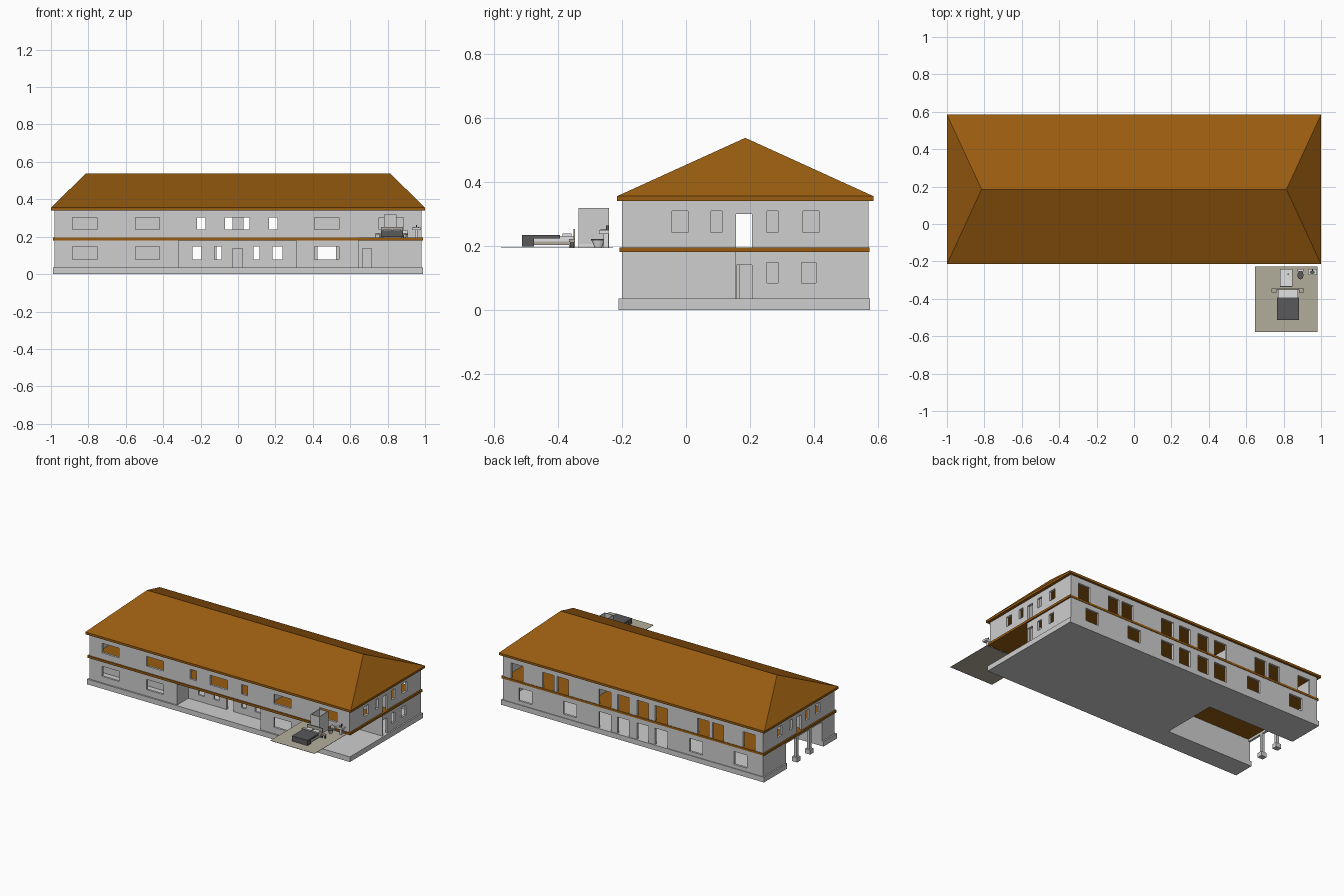
import bpy, bmesh, math
from mathutils import Vector

if "Cube" in bpy.data.objects:
    bpy.data.objects.remove(bpy.data.objects["Cube"])

def material(name, rgb):
    m = bpy.data.materials.new(name)
    m.diffuse_color = (*rgb, 1)
    m.use_nodes = True
    m.node_tree.nodes["Principled BSDF"].inputs["Base Color"].default_value = m.diffuse_color
    return m

GREY = material("wall grey", (0.62, 0.62, 0.62))
BROWN = material("roof brown", (0.32, 0.108, 0.005))
KHAKI = material("floor khaki", (0.45, 0.42, 0.33))
WHITE = material("ceramic white", (0.75, 0.75, 0.75))
DARK = material("blanket grey", (0.10, 0.10, 0.105))
WOOD = material("furniture beige", (0.45, 0.41, 0.35))

def finish(name, bm, mat):
    bmesh.ops.recalc_face_normals(bm, faces=bm.faces)
    me = bpy.data.meshes.new(name)
    bm.to_mesh(me)
    bm.free()
    me.materials.append(mat)
    ob = bpy.data.objects.new(name, me)
    bpy.context.collection.objects.link(ob)
    return ob

def box(name, x0, x1, y0, y1, z0, z1, mat):
    bm = bmesh.new()
    bmesh.ops.create_cube(bm, size=1)
    for v in bm.verts:
        v.co = (x1 if v.co.x > 0 else x0, y1 if v.co.y > 0 else y0, z1 if v.co.z > 0 else z0)
    return finish(name, bm, mat)

def prism(name, pts, z0, z1, mat):
    bm = bmesh.new()
    f = bm.faces.new([bm.verts.new((x, y, z0)) for x, y in pts])
    r = bmesh.ops.extrude_face_region(bm, geom=[f])
    bmesh.ops.translate(bm, vec=(0, 0, z1 - z0), verts=[v for v in r["geom"] if isinstance(v, bmesh.types.BMVert)])
    return finish(name, bm, mat)

def ellipse(name, x, y, rx, ry, z0, z1, mat, taper=1.0):
    bm = bmesh.new()
    bmesh.ops.create_cone(bm, cap_ends=True, segments=16, radius1=taper, radius2=1, depth=1)
    for v in bm.verts:
        v.co = (x + v.co.x * rx, y + v.co.y * ry, z1 if v.co.z > 0 else z0)
    return finish(name, bm, mat)

def wall(name, axis, pos, a, b, z0, z1, holes=(), t=0.015):
    """Wall along an axis with rectangular openings (a0, a1, z0, z1); t is the signed thickness."""
    us = sorted({a, b, *[h[0] for h in holes], *[h[1] for h in holes]})
    zs = sorted({z0, z1, *[h[2] for h in holes], *[h[3] for h in holes]})
    bm = bmesh.new()
    grid = {}
    def vert(u, z):
        if (u, z) not in grid:
            grid[u, z] = bm.verts.new((u, pos, z) if axis == "x" else (pos, u, z))
        return grid[u, z]
    for u0, u1 in zip(us, us[1:]):
        for w0, w1 in zip(zs, zs[1:]):
            u, w = (u0 + u1) / 2, (w0 + w1) / 2
            if not any(h[0] < u < h[1] and h[2] < w < h[3] for h in holes):
                bm.faces.new([vert(u0, w0), vert(u1, w0), vert(u1, w1), vert(u0, w1)])
    r = bmesh.ops.extrude_face_region(bm, geom=bm.faces[:])
    bmesh.ops.translate(bm, vec=(0, t, 0) if axis == "x" else (t, 0, 0),
                        verts=[v for v in r["geom"] if isinstance(v, bmesh.types.BMVert)])
    return finish(name, bm, GREY)

X, Y0, Y1 = 0.98, -0.2, 0.57
G0, G1, U0, U1 = 0.035, 0.18, 0.195, 0.342

# Foundation with a notch for the garage on the left side
prism("foundation", [(-.99, -.21), (.99, -.21), (.99, .575), (-.99, .575),
                     (-.99, .325), (-.33, .325), (-.33, -.065), (-.99, -.065)], 0, G0, GREY)
box("middle_floor", -.99, .99, -.207, .573, G1, U0, BROWN)

# Hipped roof on a flat eave
bm = bmesh.new()
rings = [[bm.verts.new((sx, y, z)) for sx, y in ((-1, -.215), (1, -.215), (1, .585), (-1, .585))] for z in (.34, .355)]
lo, hi = rings
r0, r1 = bm.verts.new((-.815, .185, .537)), bm.verts.new((.815, .185, .537))
bm.faces.new(lo)
for i in range(4):
    j = (i + 1) % 4
    bm.faces.new([lo[i], lo[j], hi[j], hi[i]])
for f in ([hi[0], hi[1], r1, r0], [hi[1], hi[2], r1], [hi[2], hi[3], r0, r1], [hi[3], hi[0], r0]):
    bm.faces.new(f)
finish("hip_roof", bm, BROWN)

# Upper storey outer walls
uw, gw = (.238, .304), (.078, .147)
front_up = [(a, b, *uw) for a, b in ((-.885, -.755), (-.548, -.42), (-.22, -.174), (-.07, .062),
                                     (.165, .211), (.41, .54), (.755, .885))]
back_bays = ((.03, .115), (.165, .258), (.485, .572), (.597, .68), (.83, .92))
back_up = [(s * a if s > 0 else -b, b if s > 0 else -a, U0, .302) for a, b in back_bays for s in (1, -1)]
side_up = [(a, b, .242, .308) for a, b in ((-.043, .006), (.078, .113), (.253, .288), (.366, .416))]
side_up.append((.156, .206, U0, .30))
wall("upper_front_wall", "x", Y0, -X, X, U0, U1, front_up)
wall("upper_back_wall", "x", Y1, -X, X, U0, U1, back_up, -.015)
wall("upper_right_wall", "y", X, Y0, Y1, U0, U1, side_up, -.015)
wall("upper_left_wall", "y", -X, Y0, Y1, U0, U1, side_up)

# Upper storey partitions: central hall with a corridor to each end
for s in (-1, 1):
    side = "right" if s > 0 else "left"
    a, b = sorted((s * .33, s * (X - .015)))
    for tag, y, t in (("front", .14, -.01), ("back", .222, .01)):
        wall(f"corridor_{tag}_wall_{side}", "x", y, a, b, U0, U1, (), t)
    wall(f"hall_wall_{side}", "y", s * .33, Y0 + .015, Y1 - .015, U0, U1, [(.14, .222, U0, .30)], .01 * s)

# Ground storey front: wall pieces, recessed porch, open corner carport
wall("ground_front_wall_left", "x", Y0, -X, -.318, G0, G1, [(-.885, -.755, *gw), (-.548, -.42, *gw)])
wall("ground_front_wall_right", "x", Y0, .31, .644, G0, G1, [(.41, .54, *gw)])
wall("porch_back_wall", "x", -.08, -.333, .325, G0, G1,
     [(a, b, *gw) for a, b in ((-.243, -.195), (-.126, -.088), (.083, .115), (.184, .238))] + [(-.03, .024, G0, .137)])
wall("porch_left_wall", "y", -.318, Y0 + .015, -.08, G0, G1, (), -.015)
wall("porch_right_wall", "y", .31, Y0 + .015, -.08, G0, G1)
wall("carport_side_wall", "y", .644, Y0 + .015, .168, G0, G1, (), -.015)
wall("carport_back_wall", "x", .153, .644, X - .015, G0, G1, [(.665, .715, G0, .137)])

# Ground storey right, back and left walls
wall("ground_right_wall", "y", X, .153, Y1, G0, G1,
     [(.158, .206, G0, .14), (.253, .288, .083, .148), (.36, .406, .083, .148)], -.015)
back_g = [(a, b, .06, .148) for a, b in ((.76, .86), (.425, .525), (-.525, -.425), (-.86, -.76))]
back_g += [(a, b, G0, .148) for a, b in ((.03, .115), (.165, .258), (-.115, -.03), (-.258, -.165))]
wall("ground_back_wall", "x", Y1, -X, X, G0, G1, back_g, -.015)
wall("ground_left_wall", "y", -X, Y0, Y1, G0, G1, [(-.065, .325, G0, .165)])

# Garage enclosure and columns with feet
wall("garage_front_wall", "x", -.065, -X + .015, -.33, G0, G1, (), -.012)
wall("garage_back_wall", "x", .325, -X + .015, -.33, G0, G1, (), .012)
wall("garage_inner_wall", "y", -.33, -.077, .337, G0, G1, (), .012)
for i, y in enumerate((.06, .2)):
    box(f"garage_column_{i}", -X, -X + .02, y - .01, y + .01, 0, .166, GREY)
    box(f"garage_column_foot_{i}", -.99, -.95, y - .018, y + .018, 0, .03, GREY)

# Detached room floor (thin plate)
box("room_floor", .647, .98, -.577, -.228, .193, .195, KHAKI)

# Shower cabin
F = .195
box("shower_tray", .78, .848, -.336, -.24, F, F + .01, WHITE)
for n, a in (("left", .78), ("right", .844)):
    box(f"shower_side_{n}", a, a + .004, -.336, -.24, F, .318, GREY)
box("shower_back", .784, .844, -.244, -.24, F, .318, GREY)
box("shower_door", .784, .844, -.336, -.332, F, .318, GREY)
box("shower_drain", .822, .83, -.272, -.264, F + .01, F + .012, DARK)

# Toilet
ellipse("toilet_bowl", .89, -.274, .014, .02, F, .216, WHITE, .6)
ellipse("toilet_seat", .89, -.274, .016, .022, .216, .221, DARK)
box("toilet_tank", .875, .905, -.254, -.241, .208, .237, WHITE)

# Wash basin
box("basin", .929, .978, -.272, -.24, .236, .25, WHITE)
ellipse("basin_bowl", .953, -.258, .014, .009, .25, .2515, DARK)
box("basin_pedestal", .947, .96, -.258, -.242, F, .236, WHITE)
box("basin_tap", .951, .956, -.25, -.241, .25, .263, DARK)

# Bed with headboard, pillows, blanket and night tables
box("bed_base", .77, .878, -.505, -.352, .203, .214, WOOD)
box("mattress", .77, .878, -.505, -.352, .214, .23, WHITE)
box("blanket", .765, .883, -.512, -.393, .222, .234, DARK)
box("blanket_foot", .765, .883, -.512, -.475, .198, .23, DARK)
box("headboard", .765, .883, -.352, -.346, F, .253, WOOD)
for i, x in enumerate((.798, .85)):
    box(f"pillow_{i}", x - .022, x + .022, -.386, -.358, .23, .238, WHITE)
for i, x in enumerate((.748, .896)):
    box(f"night_table_{i}", x - .014, x + .014, -.366, -.346, .212, .221, WOOD)
    for dx in (-.011, .011):
        box(f"night_table_leg_{i}", x + dx - .002, x + dx + .002, -.362, -.35, F, .212, DARK)
for x in (.772, .872):
    box("bed_leg", x, x + .005, -.365, -.358, F, .203, WOOD)
